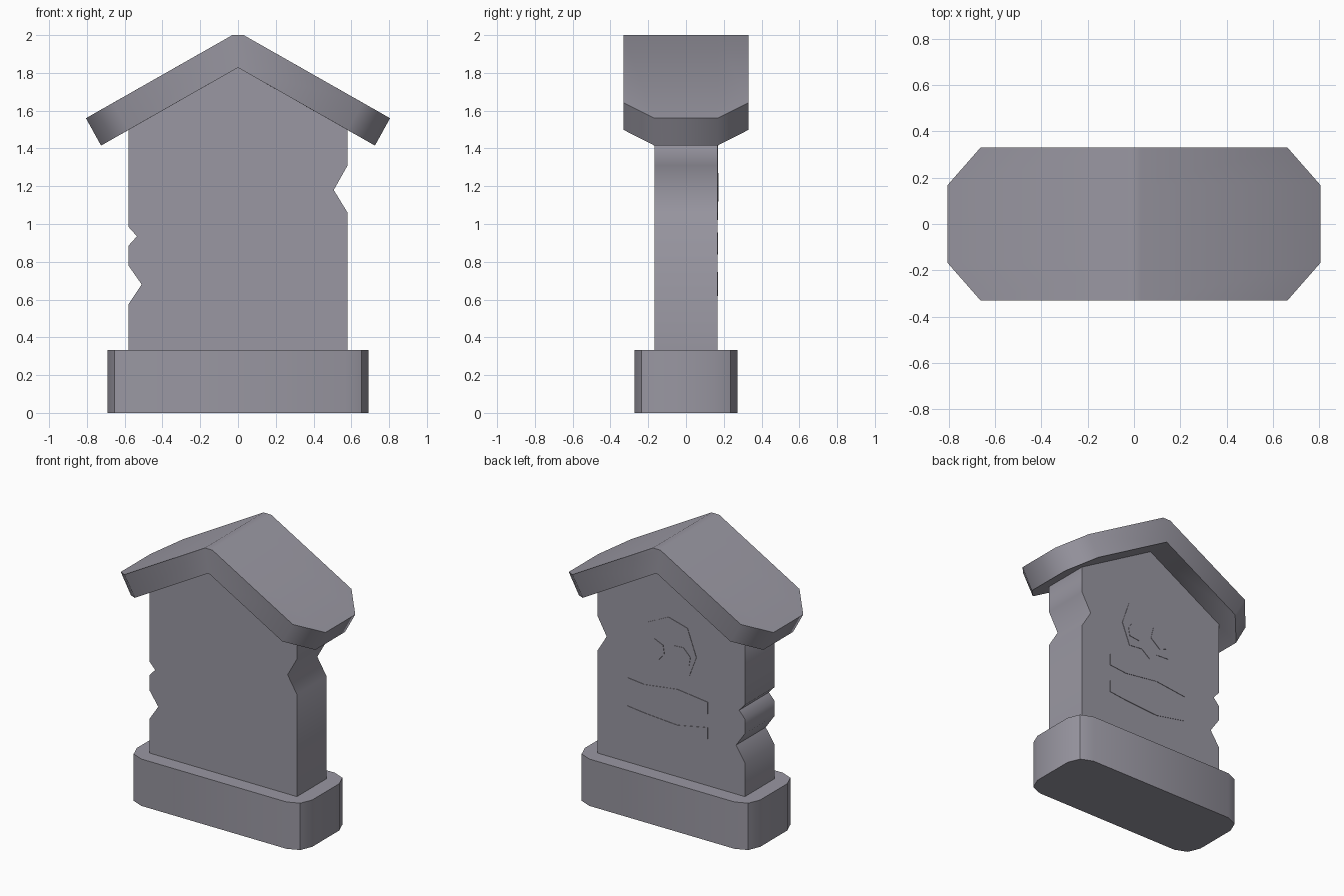
import bpy
import bmesh
import math

cube = bpy.data.objects.get("Cube")
if cube:
    bpy.data.objects.remove(cube, do_unlink=True)

# Single stone colour
stone = bpy.data.materials.new("grey_stone")
stone.use_nodes = True
COLOUR = (0.32, 0.31, 0.36, 1)
stone.diffuse_color = COLOUR
stone.node_tree.nodes["Principled BSDF"].inputs["Base Color"].default_value = COLOUR


def loft(name, sections, smooth=65):
    """Join equal-length rings of points into a closed solid."""
    bm = bmesh.new()
    rings = [[bm.verts.new(p) for p in ring] for ring in sections]
    n = len(rings[0])
    for a, b in zip(rings, rings[1:]):
        for i in range(n):
            j = (i + 1) % n
            bm.faces.new((a[i], a[j], b[j], b[i]))
    bm.faces.new(rings[0])
    bm.faces.new(rings[-1])
    bmesh.ops.recalc_face_normals(bm, faces=bm.faces)
    mesh = bpy.data.meshes.new(name)
    bm.to_mesh(mesh)
    bm.free()
    mesh.materials.append(stone)
    obj = bpy.data.objects.new(name, mesh)
    bpy.context.collection.objects.link(obj)
    bpy.ops.object.select_all(action="DESELECT")
    obj.select_set(True)
    bpy.context.view_layer.objects.active = obj
    if smooth:
        bpy.ops.object.shade_smooth_by_angle(angle=math.radians(smooth))
    return obj


def slab(name, profile, y0, y1, smooth=65):
    """Extrude an x-z profile along y."""
    return loft(name, [[(x, y, z) for x, z in profile] for y in (y0, y1)], smooth)


# Plinth with two-segment rounded corners, creased in the middle
W, D, R = 0.69, 0.272, 0.12
outline = []
for k, (sx, sy) in enumerate([(1, 1), (-1, 1), (-1, -1), (1, -1)]):
    for step in range(3):
        a = math.radians(90 * k + 45 * step)
        outline.append((sx * (W - R) + R * math.cos(a),
                        sy * (D - R) + R * math.sin(a)))
loft("plinth", [[(x, y, z) for x, y in outline] for z in (0, 0.333)], 40)

# Upright slab with chipped sides
slab("upright_slab", [
    (0.58, 0.32), (0.58, 1.06), (0.507, 1.18), (0.58, 1.31), (0.58, 1.51),
    (0, 1.84),
    (-0.58, 1.51), (-0.58, 0.985), (-0.535, 0.935), (-0.58, 0.885),
    (-0.58, 0.78), (-0.51, 0.68), (-0.58, 0.575), (-0.58, 0.32),
], -0.167, 0.167)


# Gabled cap with clipped corners
def cap_ring(y, outer, inner):
    half = [(0.03, 2.0), outer, inner]
    ring = half + [(0, 1.828)] + [(-x, z) for x, z in reversed(half)]
    return [(x, y, z) for x, z in ring]


full = ((0.805, 1.56), (0.725, 1.415))
clipped = ((0.662, 1.641), (0.58, 1.498))
loft("gabled_cap", [
    cap_ring(-0.33, *clipped), cap_ring(-0.167, *full),
    cap_ring(0.167, *full), cap_ring(0.33, *clipped),
])

# Shallow carved ornament on the back
BACK = 0.165
slab("skull_plate", [
    (0.02, 1.45), (0.185, 1.37), (0.24, 1.21), (0.18, 1.06), (0.075, 1.07),
    (0.01, 1.02), (-0.045, 1.07), (-0.145, 1.075), (-0.2, 1.22), (-0.13, 1.41),
], BACK, BACK + 0.005, 0)
eyes = {
    "left_eye_plate": [(0.13, 1.27), (0.19, 1.19), (0.18, 1.13),
                       (0.1, 1.12), (0.05, 1.18), (0.06, 1.24)],
    "right_eye_plate": [(-0.02, 1.26), (0, 1.18), (-0.075, 1.12),
                        (-0.145, 1.15), (-0.155, 1.21), (-0.1, 1.265)],
}
for name, profile in eyes.items():
    slab(name, profile, BACK, BACK + 0.008, 0)

# Two wavy bars under the skull
bars = {"upper_bar_plate": (0.934, 0.92, 0.955, 0.927),
        "lower_bar_plate": (0.733, 0.718, 0.7, 0.747)}
for name, heights in bars.items():
    top = list(zip((0.343, 0.21, -0.05, -0.29), heights))
    bottom = [(x, z - 0.082) for x, z in reversed(top)]
    slab(name, top + bottom, BACK, BACK + 0.005, 0)
